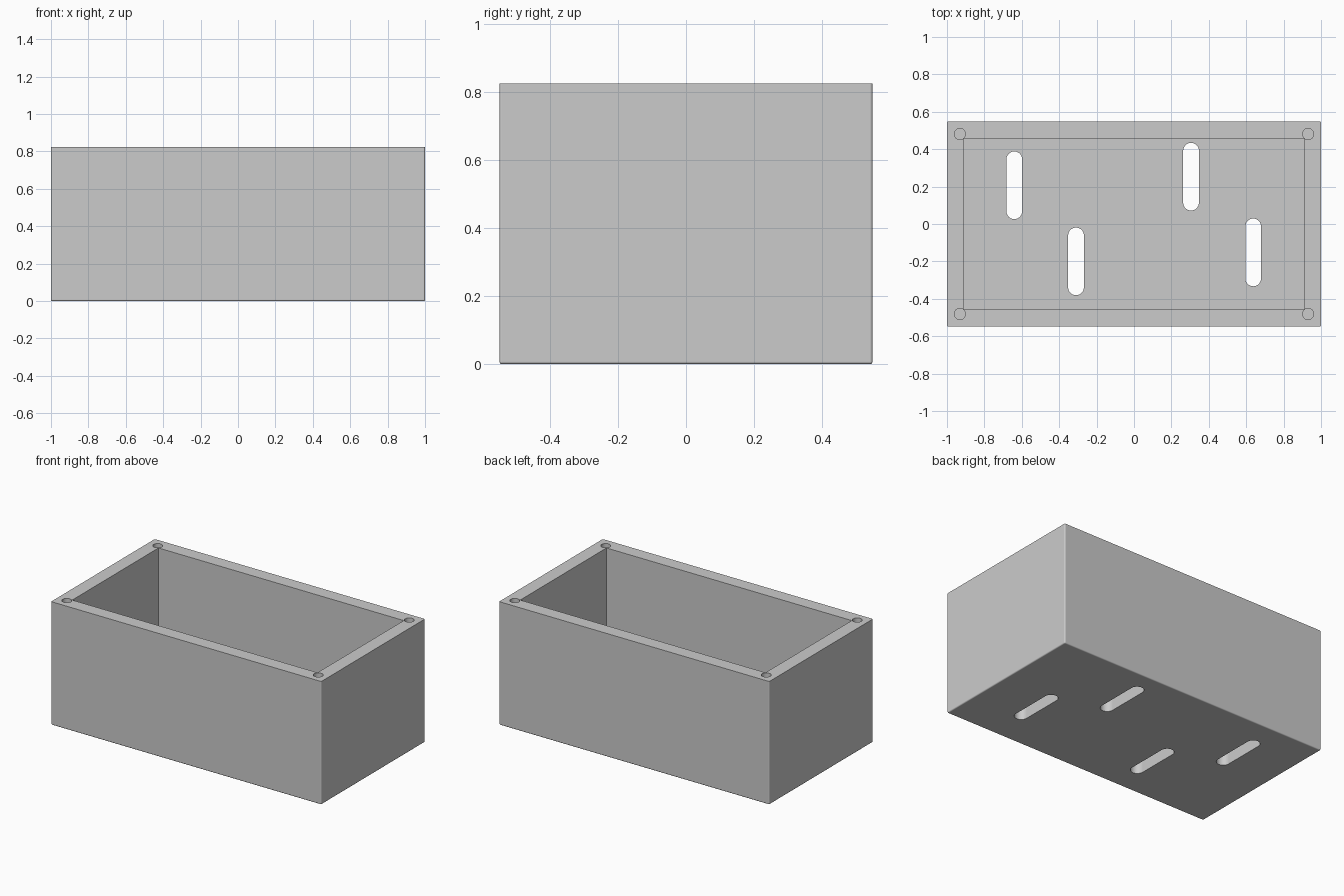
import bpy, bmesh
from math import cos, sin, pi, radians

cube = bpy.data.objects.get("Cube")
if cube:
    bpy.data.objects.remove(cube, do_unlink=True)

# Overall sizes
HALF_X, HALF_Y, HEIGHT = 1.0, 0.548, 0.825
WALL, FLOOR, FILLET = 0.092, 0.09, 0.008

grey = bpy.data.materials.new("light grey")
grey.use_nodes = True
grey.diffuse_color = (0.6, 0.6, 0.6, 1)
grey.node_tree.nodes["Principled BSDF"].inputs["Base Color"].default_value = (0.6, 0.6, 0.6, 1)


def prism(name, outline, z0, z1, fillet=0):
    """Extrude a counter-clockwise outline; optionally round all but the top edges."""
    bm = bmesh.new()
    base = bm.faces.new([bm.verts.new((x, y, z0)) for x, y in outline])
    top = bmesh.ops.extrude_face_region(bm, geom=[base], use_keep_orig=True)
    bmesh.ops.translate(bm, vec=(0, 0, z1 - z0),
                        verts=[g for g in top["geom"] if isinstance(g, bmesh.types.BMVert)])
    bmesh.ops.recalc_face_normals(bm, faces=bm.faces)
    if fillet:
        edges = [e for e in bm.edges if min(v.co.z for v in e.verts) < z0 + 1e-4]
        bmesh.ops.bevel(bm, geom=edges, offset=fillet, segments=4, profile=0.5, affect='EDGES')
    mesh = bpy.data.meshes.new(name)
    bm.to_mesh(mesh)
    bm.free()
    mesh.materials.append(grey)
    obj = bpy.data.objects.new(name, mesh)
    bpy.context.collection.objects.link(obj)
    return obj


def rectangle(hx, hy):
    return [(-hx, -hy), (hx, -hy), (hx, hy), (-hx, hy)]


def slot_outline(cx, cy, radius, straight=0, steps=16):
    """Circle stretched along y; straight is half the length of the straight sides."""
    ends = [(0, straight), (pi, -straight)]
    skip = 0 if straight else 1
    return [(cx + radius * cos(a + pi * i / steps), cy + dy + radius * sin(a + pi * i / steps))
            for a, dy in ends for i in range(steps + 1 - skip)]


# Open-topped enclosure, rounded on its upright and bottom edges
body = prism("enclosure_body", rectangle(HALF_X, HALF_Y), 0, HEIGHT, FILLET)

# Main cavity
cutters = [prism("cavity_cutter", rectangle(HALF_X - WALL, HALF_Y - WALL), FLOOR, HEIGHT + 0.1)]

# Mounting slots through the floor
for x, y in [(-0.64, 0.207), (-0.31, -0.2), (0.305, 0.253), (0.637, -0.152)]:
    cutters.append(prism("slot_cutter", slot_outline(x, y, 0.042, 0.139), -0.1, FLOOR + 0.1))

# Blind screw holes in the rim corners
for sx in (-1, 1):
    for sy in (-1, 1):
        cutters.append(prism("screw_hole_cutter", slot_outline(sx * 0.931, sy * 0.481, 0.03),
                             HEIGHT - 0.3, HEIGHT + 0.1))

bpy.ops.object.select_all(action='DESELECT')
bpy.context.view_layer.objects.active = body
body.select_set(True)
for cutter in cutters:
    mod = body.modifiers.new("cut", 'BOOLEAN')
    mod.operation = 'DIFFERENCE'
    mod.solver = 'EXACT'
    mod.object = cutter
    bpy.ops.object.modifier_apply(modifier=mod.name)
    bpy.data.objects.remove(cutter, do_unlink=True)

# Smooth fillets and bores, keep the flats flat
bpy.ops.object.shade_smooth_by_angle(angle=radians(35))
weighted = body.modifiers.new("flat faces", 'WEIGHTED_NORMAL')
weighted.keep_sharp = True
